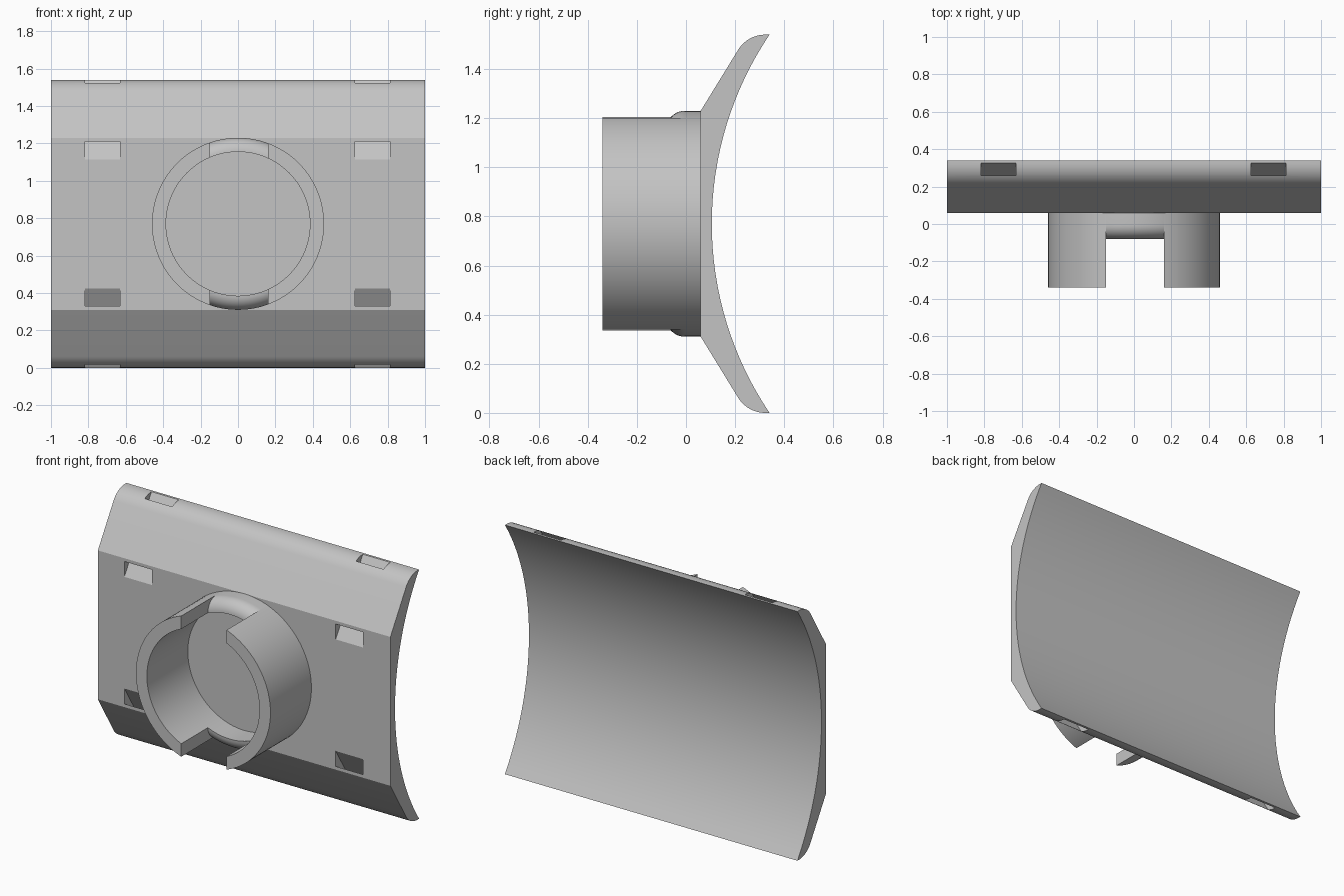
import bpy, bmesh, math
from mathutils import Vector

cube = bpy.data.objects.get("Cube")
if cube:
    bpy.data.objects.remove(cube, do_unlink=True)

MID_Z = 0.77          # height of the symmetry plane
GAP = 0.155           # half width of the openings in the collar
R_OUT, R_IN = 0.46, 0.385

grey = bpy.data.materials.new("light_grey")
grey.use_nodes = True
colour = (0.55, 0.55, 0.55, 1)
grey.diffuse_color = colour
grey.node_tree.nodes["Principled BSDF"].inputs["Base Color"].default_value = colour


def finish(name, bm):
    bmesh.ops.recalc_face_normals(bm, faces=bm.faces[:])
    mesh = bpy.data.meshes.new(name)
    bm.to_mesh(mesh)
    bm.free()
    mesh.materials.append(grey)
    obj = bpy.data.objects.new(name, mesh)
    bpy.context.collection.objects.link(obj)
    return obj


def prism(name, profile, x0, x1):
    """Extrude a (y, z) profile along x."""
    bm = bmesh.new()
    face = bm.faces.new([bm.verts.new((x0, y, z)) for y, z in profile])
    out = bmesh.ops.extrude_face_region(bm, geom=[face])
    verts = [v for v in out["geom"] if isinstance(v, bmesh.types.BMVert)]
    bmesh.ops.translate(bm, verts=verts, vec=(x1 - x0, 0, 0))
    return finish(name, bm)


def lathe(name, profile, steps=96):
    """Revolve a closed (radius, y) profile around the collar axis."""
    bm = bmesh.new()
    rings = []
    for i in range(steps):
        a = 2 * math.pi * i / steps
        rings.append([bm.verts.new((r * math.cos(a), y, MID_Z + r * math.sin(a)))
                      for r, y in profile])
    n = len(profile)
    for i in range(steps):
        a, b = rings[i], rings[(i + 1) % steps]
        for j in range(n):
            k = (j + 1) % n
            bm.faces.new((a[j], a[k], b[k], b[j]))
    return finish(name, bm)


def boolean(obj, cutter, operation):
    cutter.hide_render = True
    bpy.context.view_layer.objects.active = obj
    mod = obj.modifiers.new("cut", 'BOOLEAN')
    mod.operation, mod.solver, mod.object = operation, 'EXACT', cutter
    bpy.ops.object.modifier_apply(modifier=mod.name)


def flip(points):
    return [(y, 2 * MID_Z - z) for y, z in points]


# Saddle plate: flat front, sloped and rounded shoulders, hollow back
shoulder = [(0.06, 1.23)]
for i in range(11):
    a = math.radians(148.2 - 58.2 * i / 10)
    shoulder.append((0.323 + 0.13 * math.cos(a), 1.41 + 0.13 * math.sin(a)))
back_radius = 1.379
half_angle = math.asin(MID_Z / back_radius)
back = []
for i in range(33):
    a = half_angle * (1 - i / 16)
    back.append((0.105 + back_radius * (1 - math.cos(a)), MID_Z + back_radius * math.sin(a)))
plate = prism("saddle_plate", shoulder + back + flip(shoulder)[::-1], -1, 1)

# Slanted strap slots through the four shoulders
inner = Vector((0.06, 1.115)), Vector((0.325, 1.54))
outer = Vector((0.06, 1.21)), Vector((0.26, 1.525))
slot = [tuple(p.lerp(q, t)) for (p, q), t in
        ((inner, -0.2), (inner, 1.2), (outer, 1.2), (outer, -0.2))]
for x in (-0.725, 0.72):
    for profile in (slot, flip(slot)):
        cutter = prism("slot_cutter", profile, x - 0.094, x + 0.094)
        boolean(plate, cutter, 'DIFFERENCE')
        bpy.data.objects.remove(cutter, do_unlink=True)

# Collar split into two halves, with a rounded lip bridging each opening
collar = lathe("collar", [(R_IN, -0.34), (R_OUT, -0.34), (R_OUT, 0.08), (R_IN, 0.08)])
wall = R_OUT - R_IN
curve = [(R_IN + wall * math.sin(a), -0.005 - wall * math.cos(a))
         for a in (math.pi / 2 * i / 10 for i in range(11))]
lip = lathe("rounded_lip", curve + [(R_OUT, 0.08), (R_IN, 0.08)])
gap = prism("gap_cutter", [(-1, -1), (1, -1), (1, 3), (-1, 3)], -GAP + 0.005, GAP + 0.005)
boolean(collar, gap, 'DIFFERENCE')
boolean(lip, gap, 'INTERSECT')
bpy.data.objects.remove(gap, do_unlink=True)

# Smooth the curves, keep the edges sharp
for obj in (plate, collar, lip):
    bpy.ops.object.select_all(action='DESELECT')
    obj.select_set(True)
    bpy.context.view_layer.objects.active = obj
    bpy.ops.object.shade_smooth_by_angle(angle=math.radians(25))
